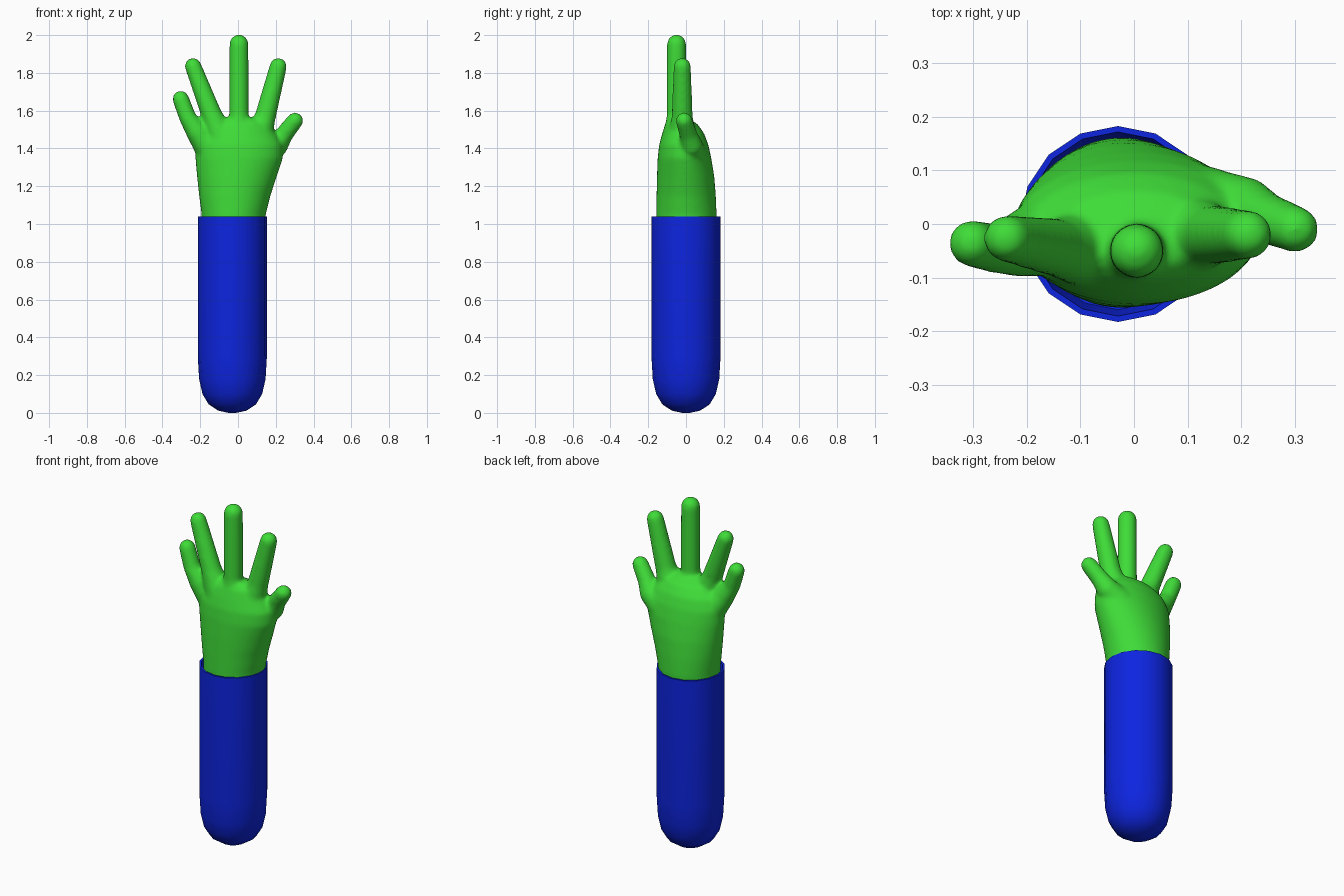
import bpy, bmesh, math
from mathutils import Vector

if "Cube" in bpy.data.objects:
    bpy.data.objects.remove(bpy.data.objects["Cube"])


def material(name, colour):
    m = bpy.data.materials.new(name)
    m.diffuse_color = (*colour, 1)
    m.use_nodes = True
    m.node_tree.nodes["Principled BSDF"].inputs["Base Color"].default_value = m.diffuse_color
    return m


GREEN = material("skin green", (0.05, 0.72, 0.04))
BLUE = material("sleeve blue", (0.004, 0.018, 0.74))


def loft(bm, rings):
    """Skin a list of closed vertex rings and cap both ends."""
    rows = [[bm.verts.new(p) for p in ring] for ring in rings]
    n = len(rows[0])
    for a, b in zip(rows, rows[1:]):
        for i in range(n):
            bm.faces.new((a[i], a[(i + 1) % n], b[(i + 1) % n], b[i]))
    bm.faces.new(rows[0][::-1])
    bm.faces.new(rows[-1])


def ellipse(cx, cy, z, rx, ry, n):
    return [(cx + rx * math.cos(2 * math.pi * i / n),
             cy + ry * math.sin(2 * math.pi * i / n), z) for i in range(n)]


def finger(bm, points):
    """Round-ended tube through (x, y, z, radius) points."""
    for x, y, z, r in points:
        ball = bmesh.ops.create_uvsphere(bm, u_segments=20, v_segments=12, radius=r)
        bmesh.ops.translate(bm, verts=ball["verts"], vec=(x, y, z))
    for p, q in zip(points, points[1:]):
        a, b = Vector(p[:3]), Vector(q[:3])
        turn = (b - a).to_track_quat('Z', 'Y')
        loft(bm, [[c + turn @ Vector(v) for v in ellipse(0, 0, 0, r, r, 20)]
                  for c, r in ((a, p[3]), (b, q[3]))])


def finish(bm, name, mat):
    bmesh.ops.recalc_face_normals(bm, faces=bm.faces)
    mesh = bpy.data.meshes.new(name)
    bm.to_mesh(mesh)
    bm.free()
    mesh.materials.append(mat)
    ob = bpy.data.objects.new(name, mesh)
    bpy.context.collection.objects.link(ob)
    bpy.context.view_layer.objects.active = ob
    ob.select_set(True)
    return ob


# Sleeve: sixteen-sided tube with a rounded end and a recessed opening
bm = bmesh.new()
profile = [(0.02, 0.0), (0.075, 0.012), (0.125, 0.045), (0.158, 0.10), (0.176, 0.18),
           (0.183, 0.30), (0.183, 1.04), (0.172, 1.04), (0.160, 0.95), (0.02, 0.93)]
loft(bm, [ellipse(-0.03, 0, z, r, r, 16) for r, z in profile])
sleeve = finish(bm, "sleeve", BLUE)
bpy.ops.object.shade_smooth_by_angle(angle=math.radians(40))
sleeve.select_set(False)

# Palm and wrist: (z, left, right, front, back)
bm = bmesh.new()
palm = [(0.94, -0.19, 0.14, -0.155, 0.155), (1.05, -0.193, 0.147, -0.157, 0.162),
        (1.15, -0.206, 0.172, -0.156, 0.158), (1.25, -0.217, 0.205, -0.154, 0.150),
        (1.35, -0.226, 0.238, -0.150, 0.134), (1.42, -0.226, 0.236, -0.142, 0.118),
        (1.48, -0.200, 0.200, -0.126, 0.096), (1.53, -0.150, 0.165, -0.110, 0.060),
        (1.56, -0.070, 0.100, -0.090, 0.010)]
loft(bm, [ellipse((l + r) / 2, (f + b) / 2, z, (r - l) / 2, (b - f) / 2, 40)
          for z, l, r, f, b in palm])

# Fingers and thumb
finger(bm, [(0.005, -0.045, 1.46, 0.075), (0.005, -0.05, 1.58, 0.052), (0.005, -0.05, 1.952, 0.051)])
finger(bm, [(-0.09, -0.045, 1.46, 0.075), (-0.14, -0.045, 1.58, 0.055), (-0.238, -0.027, 1.836, 0.044)])
finger(bm, [(-0.15, -0.02, 1.40, 0.08), (-0.215, -0.04, 1.485, 0.060),
            (-0.265, -0.045, 1.56, 0.046), (-0.303, -0.036, 1.662, 0.044)])
finger(bm, [(0.10, -0.02, 1.44, 0.08), (0.145, -0.02, 1.57, 0.056), (0.213, -0.02, 1.834, 0.046)])
finger(bm, [(0.13, 0.03, 1.37, 0.08), (0.205, 0.03, 1.415, 0.060),
            (0.245, 0.012, 1.475, 0.048), (0.302, -0.01, 1.547, 0.044)])

# Blend the hand into one smooth skin
hand = finish(bm, "hand", GREEN)
remesh = hand.modifiers.new("blend", 'REMESH')
remesh.mode = 'VOXEL'
remesh.voxel_size = 0.01
remesh.use_smooth_shade = True
smooth = hand.modifiers.new("soften", 'SMOOTH')
smooth.factor = 0.5
smooth.iterations = 10
